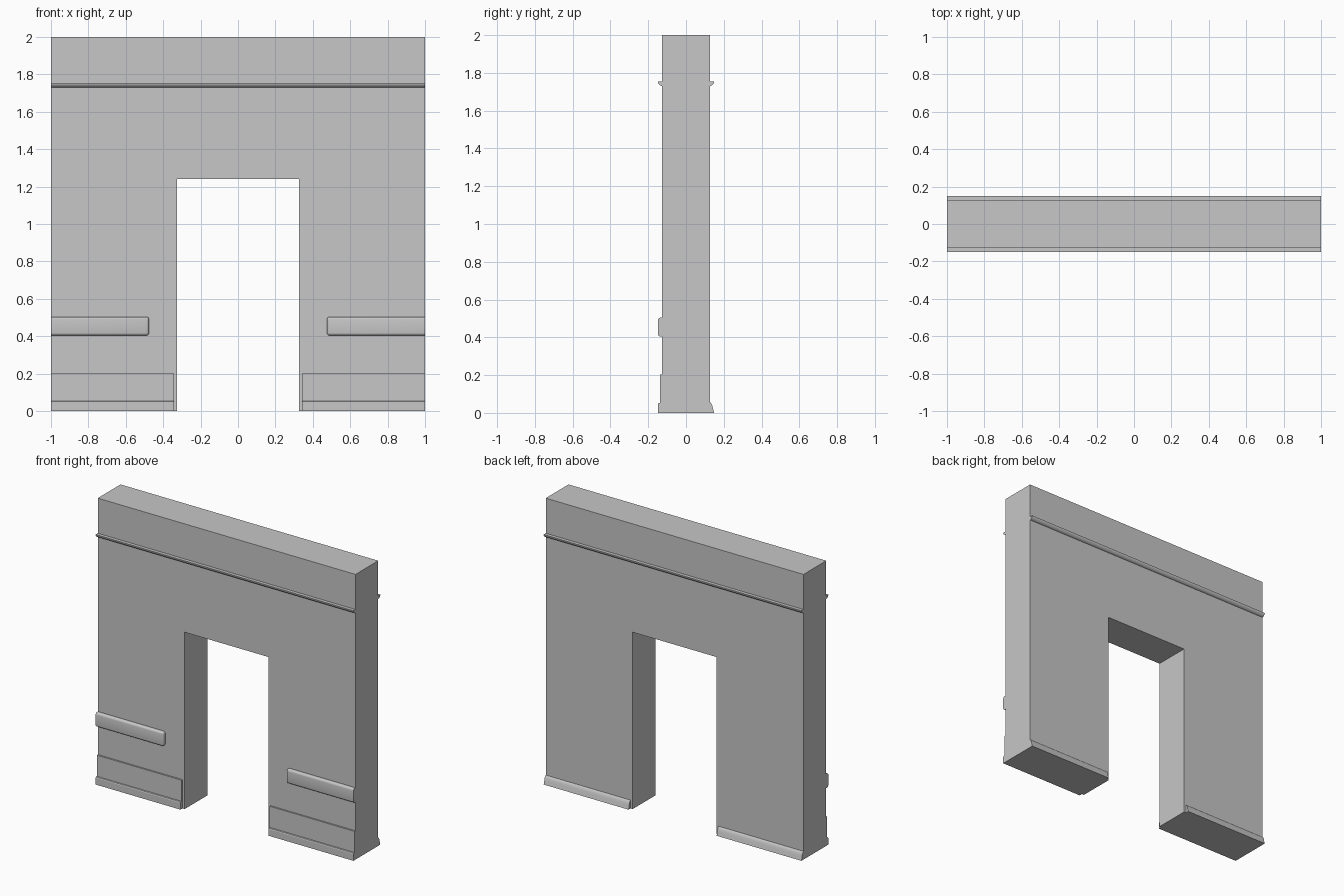
import bpy, bmesh
from mathutils import Vector

cube = bpy.data.objects.get("Cube")
if cube:
    bpy.data.objects.remove(cube, do_unlink=True)

GREY = (0.57, 0.57, 0.57, 1)
grey = bpy.data.materials.new("plain_grey")
grey.use_nodes = True
grey.diffuse_color = GREY
grey.node_tree.nodes["Principled BSDF"].inputs["Base Color"].default_value = GREY

FACE = 0.126      # half the wall thickness
OUT = 0.149       # how far the trims reach
DOOR = 0.325      # half the doorway width
DOOR_TOP = 1.24


def extrude(name, points, direction, bevel=None, smooth=False):
    """Extrude a closed 3D outline; optionally round the edges picked by a rule."""
    bm = bmesh.new()
    face = bm.faces.new([bm.verts.new(p) for p in points])
    grown = bmesh.ops.extrude_face_region(bm, geom=[face], use_keep_orig=True)
    moved = [v for v in grown["geom"] if isinstance(v, bmesh.types.BMVert)]
    bmesh.ops.translate(bm, verts=moved, vec=Vector(direction))
    bmesh.ops.recalc_face_normals(bm, faces=bm.faces)
    if bevel:
        edges = [e for e in bm.edges if bevel(e)]
        bmesh.ops.bevel(bm, geom=edges, offset=0.014, segments=4,
                        profile=0.5, affect='EDGES')
    mesh = bpy.data.meshes.new(name)
    bm.to_mesh(mesh)
    bm.free()
    mesh.materials.append(grey)
    obj = bpy.data.objects.new(name, mesh)
    bpy.context.collection.objects.link(obj)
    if smooth:
        bpy.ops.object.select_all(action='DESELECT')
        obj.select_set(True)
        bpy.context.view_layer.objects.active = obj
        bpy.ops.object.shade_smooth_by_angle()
    return obj


def along_x(name, profile, x0, x1, side, **kw):
    """Sweep a (depth, z) profile along x on the front (-1) or back (+1)."""
    return extrude(name, [(x0, side * d, z) for d, z in profile], (x1 - x0, 0, 0), **kw)


# Wall with a square doorway
outline = [(-1, 0), (-DOOR, 0), (-DOOR, DOOR_TOP), (DOOR, DOOR_TOP),
           (DOOR, 0), (1, 0), (1, 2), (-1, 2)]
extrude("wall", [(x, -FACE, z) for x, z in outline], (0, 2 * FACE, 0))

# Picture rails, rounded underneath
inner = FACE - 0.01
rail = [(inner, 1.754), (OUT, 1.754), (OUT, 1.749), (0.145, 1.741),
        (0.139, 1.735), (0.132, 1.731), (inner, 1.729)]
for side, place in ((-1, "front"), (1, "back")):
    along_x(place + "_rail", rail, -1, 1, side, smooth=True)

skirting = [(inner, 0), (OUT, 0), (OUT, 0.047), (0.146, 0.052), (0.137, 0.054),
            (0.137, 0.202), (inner, 0.202)]
baseboard = [(inner, 0), (OUT, 0), (0.143, 0.022), (0.139, 0.04),
             (0.133, 0.052), (FACE, 0.058), (inner, 0.058)]
guard = [(FACE, 0.404), (OUT, 0.404), (OUT, 0.504), (FACE, 0.504)]


def guard_edge(e):
    """Front edges and inner end corners of a guard, not the wall side or outer end."""
    ends = [v.co for v in e.verts]
    at_wall = all(abs(c.y) < FACE + 0.001 for c in ends)
    outer_end = all(abs(c.x) > 0.99 for c in ends)
    return not at_wall and not outer_end


# Trims on each leg
for s, name in ((1, "left"), (-1, "right")):
    along_x(name + "_front_skirting", skirting, s * 0.342, s, -1)
    along_x(name + "_back_baseboard", baseboard, s * 0.342, s, 1, smooth=True)
    along_x(name + "_wall_guard", guard, s * 0.476, s, -1,
            bevel=guard_edge, smooth=True)
